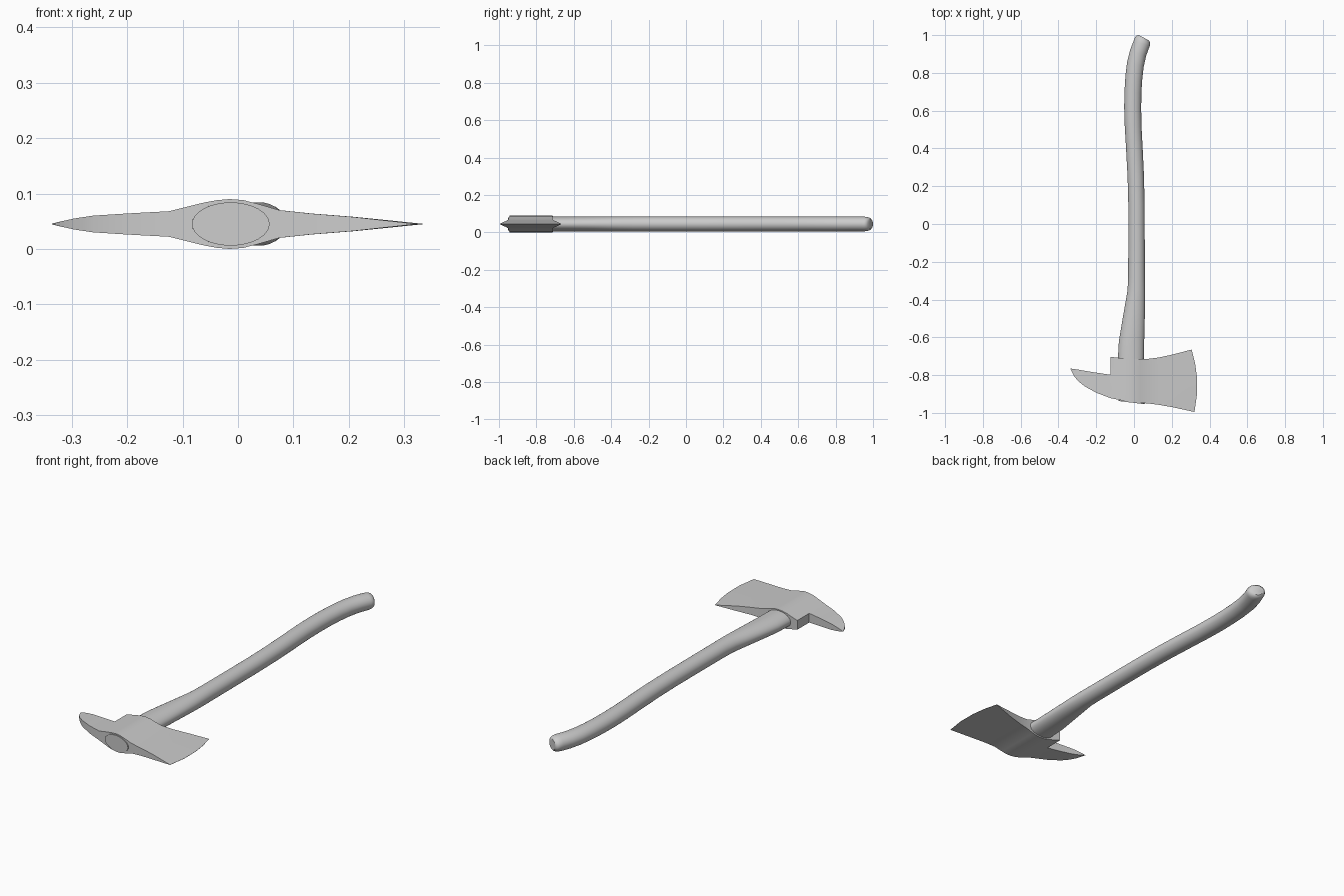
import bpy, bmesh, math

if "Cube" in bpy.data.objects:
    bpy.data.objects.remove(bpy.data.objects["Cube"])

ZC = 0.045  # mid-plane height of the whole axe


def finish(bm, name, angle):
    bmesh.ops.remove_doubles(bm, verts=bm.verts, dist=1e-5)
    bmesh.ops.recalc_face_normals(bm, faces=bm.faces)
    mesh = bpy.data.meshes.new(name)
    bm.to_mesh(mesh)
    bm.free()
    ob = bpy.data.objects.new(name, mesh)
    bpy.context.collection.objects.link(ob)
    bpy.ops.object.select_all(action='DESELECT')
    ob.select_set(True)
    bpy.context.view_layer.objects.active = ob
    bpy.ops.object.shade_smooth_by_angle(angle=math.radians(angle))
    return ob


def slab(bm, stations, rows):
    """Wedge lofted along x; station = x_top, y_top, x_bottom, y_bottom, half thickness, bulge."""
    sides = []
    for s in (1, -1):
        sides.append([[bm.verts.new((xt + (xb - xt) * t + bulge * 4 * t * (1 - t),
                                     yt + (yb - yt) * t, ZC + s * h)) for t in rows]
                      for xt, yt, xb, yb, h, bulge in stations])
    up, low = sides
    for i in range(len(stations) - 1):
        for grid in sides:
            for j in range(len(rows) - 1):
                bm.faces.new((grid[i][j], grid[i + 1][j], grid[i + 1][j + 1], grid[i][j + 1]))
        for j in (0, -1):
            bm.faces.new((up[i][j], up[i + 1][j], low[i + 1][j], low[i][j]))
    return up, low


# Axe head: cutting blade and eye on one side, pick on the other
bm = bmesh.new()
step = 0.095 / 0.219
rows = [0, step / 2, step, (1 + step) / 2, 1]
blade = [(-.125, -.703, -.125, -.922, .023, 0), (-.06, -.711, -.06, -.935, .039, 0),
         (-.038, -.712, -.038, -.938, .043, 0), (-.015, -.713, -.015, -.941, .045, 0),
         (.01, -.714, .01, -.944, .043, 0), (.035, -.715, .035, -.947, .0365, 0),
         (.075, -.714, .075, -.950, .025, 0), (.13, -.707, .13, -.957, .019, .002),
         (.2, -.692, .205, -.970, .013, .006), (.305, -.665, .32, -.995, .0004, .022)]
up, low = slab(bm, blade, rows)
for j in (0, 1):  # shoulder above the pick
    bm.faces.new((up[0][j], up[0][j + 1], low[0][j + 1], low[0][j]))
for j in range(4):  # cutting edge
    bm.faces.new((up[-1][j], up[-1][j + 1], low[-1][j + 1], low[-1][j]))
pick = [(-.336, -.765, -.334, -.772, .0006, 0), (-.318, -.768, -.318, -.805, .005, 0),
        (-.295, -.771, -.295, -.832, .010, 0), (-.262, -.777, -.262, -.859, .015, 0),
        (-.2, -.787, -.2, -.893, .019, 0), (-.125, -.798, -.125, -.922, .023, 0)]
up, low = slab(bm, pick, [0, .5, 1])
for j in range(2):
    bm.faces.new((up[0][j], up[0][j + 1], low[0][j + 1], low[0][j]))
finish(bm, "axe_head", 25)

# Curved handle: oval rings given by left point, right point and half thickness
rings = [(-.083, -.937, .057, -.954, .039), (-.085, -.71, .052, -.71, .039),
         (-.080, -.62, .054, -.62, .039), (-.060, -.5, .057, -.5, .039),
         (-.046, -.42, .059, -.42, .039), (-.034, -.35, .059, -.35, .039),
         (-.031, -.28, .058, -.28, .039), (-.030, -.1, .057, -.1, .039),
         (-.030, .1, .056, .1, .039), (-.034, .25, .053, .25, .039),
         (-.042, .4, .046, .4, .039), (-.049, .52, .040, .51, .039),
         (-.052, .62, .038, .61, .039), (-.050, .71, .039, .69, .039),
         (-.045, .79, .043, .76, .039), (-.036, .86, .051, .83, .039),
         (-.021, .92, .064, .89, .039), (-.002, .970, .083, .941, .039),
         (.005, .987, .086, .952, .037), (.014, .997, .084, .963, .033),
         (.026, .9995, .077, .973, .026)]
N = 32
bm = bmesh.new()
loops = []
for xl, yl, xr, yr, h in rings:
    loop = []
    for k in range(N):
        a = 2 * math.pi * k / N
        c = (1 + math.cos(a)) / 2
        loop.append(bm.verts.new((xl + (xr - xl) * c, yl + (yr - yl) * c, ZC + h * math.sin(a))))
    loops.append(loop)
for a, b in zip(loops, loops[1:]):
    for k in range(N):
        bm.faces.new((a[k], a[(k + 1) % N], b[(k + 1) % N], b[k]))
bm.faces.new(loops[0])
bm.faces.new(loops[-1])
finish(bm, "handle", 40)
